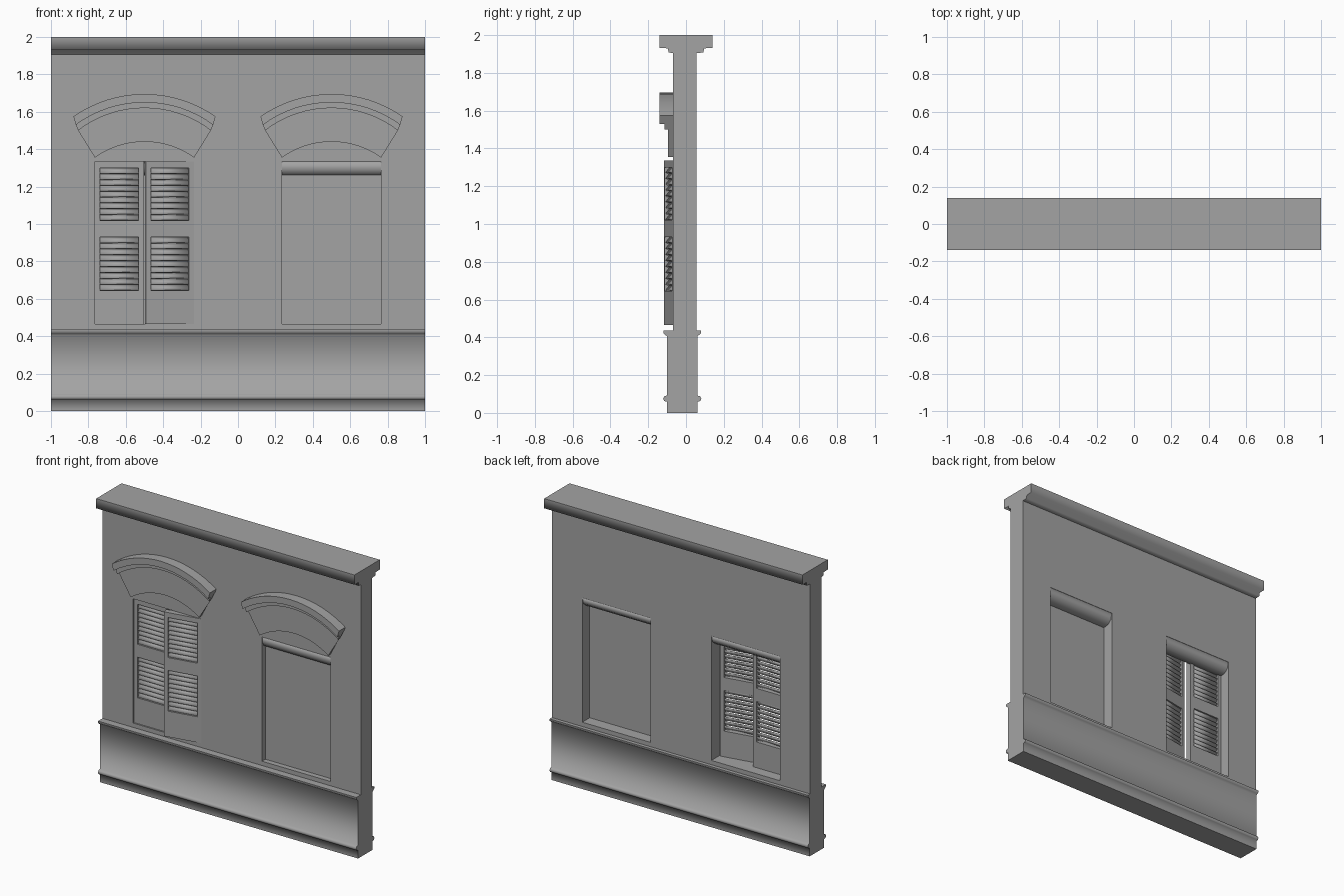
import bpy, bmesh, math
from mathutils import Matrix, Vector

if "Cube" in bpy.data.objects:
    bpy.data.objects.remove(bpy.data.objects["Cube"])

grey = bpy.data.materials.new("dark_grey")
grey.diffuse_color = (0.37, 0.37, 0.37, 1)
grey.use_nodes = True
grey.node_tree.nodes["Principled BSDF"].inputs["Base Color"].default_value = grey.diffuse_color


def finish(bm, name):
    bmesh.ops.recalc_face_normals(bm, faces=bm.faces)
    me = bpy.data.meshes.new(name)
    bm.to_mesh(me)
    bm.free()
    me.materials.append(grey)
    ob = bpy.data.objects.new(name, me)
    bpy.context.collection.objects.link(ob)
    return ob


def add_box(bm, x0, x1, y0, y1, z0, z1, tilt=0.0):
    centre = Vector(((x0 + x1) / 2, (y0 + y1) / 2, (z0 + z1) / 2))
    m = (Matrix.Translation(centre) @ Matrix.Rotation(tilt, 4, 'X')
         @ Matrix.Diagonal((x1 - x0, y1 - y0, z1 - z0, 1)))
    return bmesh.ops.create_cube(bm, size=1, matrix=m)["verts"]


def prism(name, profile, x0, x1):
    """Extrude a (y, z) profile along x; soft shading along the run, flat ends."""
    bm = bmesh.new()
    a, b = ([bm.verts.new((x, y, z)) for y, z in profile] for x in (x0, x1))
    bm.faces.new(a)
    bm.faces.new(b)
    n = len(profile)
    for i in range(n):
        j = (i + 1) % n
        f = bm.faces.new((a[i], a[j], b[j], b[i]))
        level = abs(profile[i][1] - profile[j][1]) < 1e-5
        f.smooth = not (level and profile[i][1] in (0, 0.435, 2))
    return finish(bm, name)


FRONT, BACK, PANE = -0.07, 0.055, -0.03
SILL, HEAD = 0.465, 1.335
HALF = 0.265
WINDOWS = {"left": -0.5, "right": 0.5}

# Wall with two through openings: front and back sheets joined along their outlines
xs = [-1, -0.5 - HALF, -0.5 + HALF, 0.5 - HALF, 0.5 + HALF, 1]
zs = [0, SILL, HEAD, 1.95]
bm = bmesh.new()
sheets = [[[bm.verts.new((x, y, z)) for z in zs] for x in xs] for y in (FRONT, BACK)]
twin = {}
for col_f, col_b in zip(*sheets):
    twin.update(zip(col_f, col_b))
for grid in sheets:
    for i in range(5):
        for j in range(3):
            if not (j == 1 and i in (1, 3)):
                bm.faces.new((grid[i][j], grid[i + 1][j], grid[i + 1][j + 1], grid[i][j + 1]))
for e in [e for e in bm.edges if e.is_boundary and e.verts[0] in twin]:
    a, b = e.verts
    bm.faces.new((a, b, twin[b], twin[a]))
finish(bm, "wall")

# Cornice and base mouldings
prism("cornice", [(-0.14, 2), (-0.14, 1.932), (-0.095, 1.93), (-0.093, 1.908), (-0.072, 1.905),
                  (0.057, 1.905), (0.093, 1.908), (0.095, 1.93), (0.14, 1.932), (0.14, 2)], -1, 1)
front = [(-0.1, 0), (-0.1, 0.06), (-0.115, 0.062), (-0.121, 0.075), (-0.115, 0.088),
         (-0.1, 0.092), (-0.1, 0.405), (-0.112, 0.415), (-0.12, 0.422), (-0.12, 0.435)]
rear = [(-y - 0.04, z) for y, z in reversed(front)]
prism("plinth", front + rear, -1, 1)

# Rounded window heads, the shuttered one only behind its shutter
rear_curve = [(PANE, 1.26), (0.015, 1.267), (0.042, 1.29), (BACK - 0.002, HEAD)]
front_curve = [(FRONT + 0.002, HEAD), (-0.062, 1.29), (-0.05, 1.267)]
prism("left_window_head", [(PANE, HEAD)] + rear_curve, -0.5 - HALF, -0.5 + HALF)
prism("right_window_head", front_curve + rear_curve, 0.5 - HALF, 0.5 + HALF)

# Blind panel in the right window
bm = bmesh.new()
add_box(bm, 0.5 - HALF, 0.5 + HALF, PANE - 0.003, PANE + 0.003, SILL, HEAD)
finish(bm, "right_window_panel")

# Arched hoods: each ring is (half width, end height, crown height)
RINGS = [(0.265, 1.355, 1.44), (0.355, 1.50, 1.62), (0.367, 1.53, 1.65), (0.38, 1.575, 1.695)]
SECTION = [(0, -0.06), (0, -0.095), (1, -0.095), (1, -0.115),
           (2, -0.115), (2, -0.14), (3, -0.14), (3, -0.06)]
STEPS = 16


def arc_point(ring, t):
    w, z_end, z_top = RINGS[ring]
    s = z_top - z_end
    r = (w * w + s * s) / (2 * s)
    a = math.asin(w / r) * t
    return r * math.sin(a), z_top - r + r * math.cos(a)


for side, cx in WINDOWS.items():
    bm = bmesh.new()
    loops = []
    for i in range(STEPS + 1):
        points = [(arc_point(ring, 2 * i / STEPS - 1), y) for ring, y in SECTION]
        loops.append([bm.verts.new((cx + x, y, z)) for (x, z), y in points])
    n = len(SECTION)
    for a, b in zip(loops, loops[1:]):
        for k in range(n):
            bm.faces.new((a[k], a[(k + 1) % n], b[(k + 1) % n], b[k]))
    bm.faces.new(loops[0])
    bm.faces.new(loops[-1])
    hood = finish(bm, side + "_window_hood")
    bpy.context.view_layer.objects.active = hood
    hood.select_set(True)
    bpy.ops.object.shade_smooth_by_angle(angle=math.radians(30))
    hood.select_set(False)


# Louvred shutters, hinged at local x = 0, front face at local y = 0
def shutter(name, direction, hinge, angle):
    bm = bmesh.new()
    w, t, stile = HALF - 0.003, 0.04, 0.028

    def part(a, b, y0, y1, z0, z1, tilt=0.0):
        lo, hi = sorted((a * direction, b * direction))
        return add_box(bm, lo, hi, y0, y1, z0, z1, tilt)

    part(0, stile, 0, t, SILL, HEAD)
    part(w - stile, w, 0, t, SILL, HEAD)
    for z0, z1 in ((SILL, 0.645), (0.93, 1.02), (1.30, HEAD)):
        part(stile, w - stile, 0, t, z0, z1)
    # Softly shaded slats
    for z0, z1 in ((0.645, 0.93), (1.02, 1.30)):
        pitch = (z1 - z0) / 9
        for i in range(9):
            zc = z0 + pitch * (i + 0.5)
            for v in part(stile, w - stile, t / 2 - 0.005, t / 2 + 0.005,
                          zc - 0.018, zc + 0.018, math.radians(-38)):
                for f in v.link_faces:
                    f.smooth = True
    ob = finish(bm, name)
    ob.location = hinge
    ob.rotation_euler.z = angle


shutter("left_shutter", 1, (-0.5 - HALF, FRONT + 0.01, 0), 0)
shutter("right_shutter", -1, (-0.5 + HALF, FRONT, 0), math.radians(10.5))
